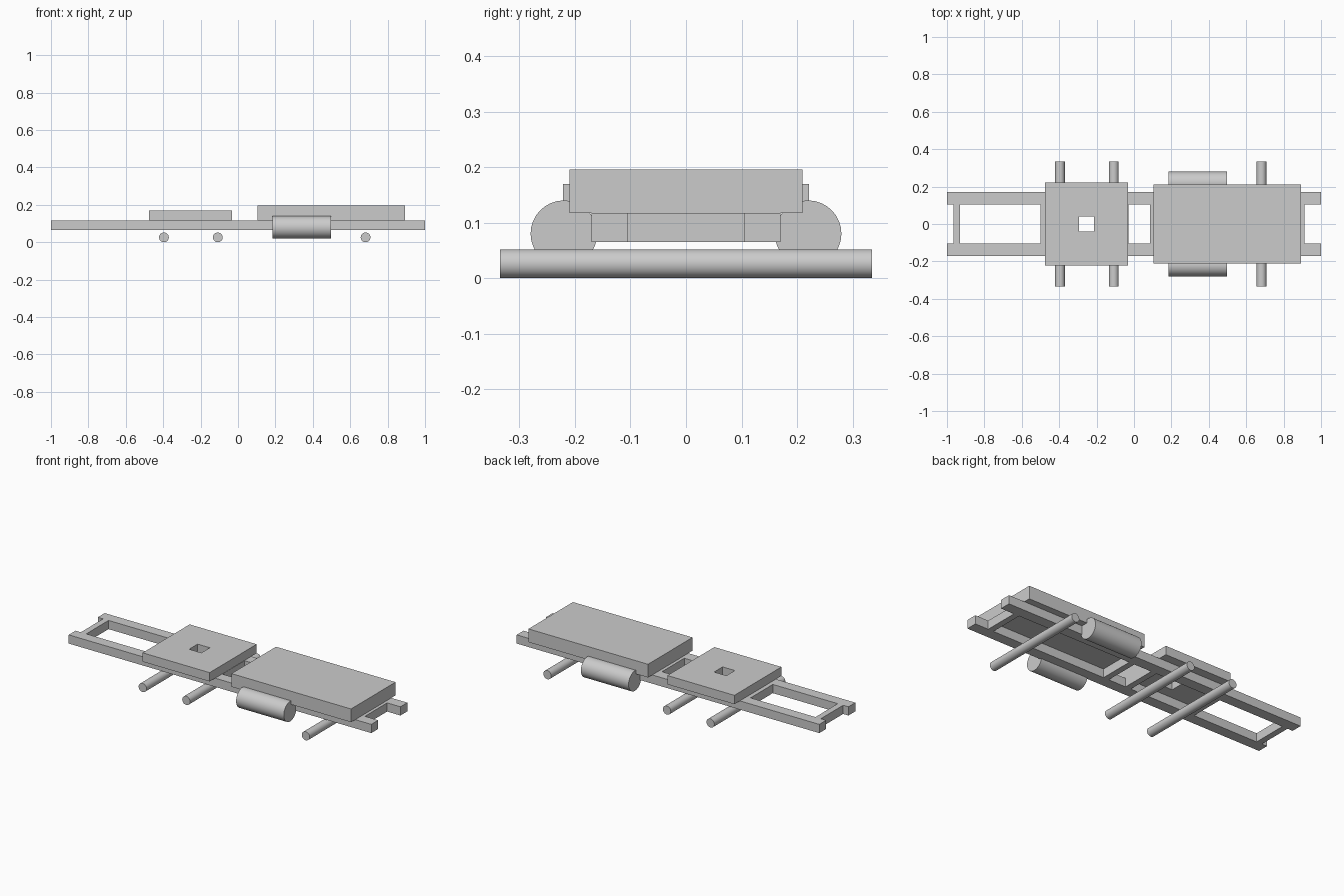
import bpy, bmesh, math

cube = bpy.data.objects.get("Cube")
if cube:
    bpy.data.objects.remove(cube, do_unlink=True)

# Single plain grey
grey = bpy.data.materials.new("plain grey")
grey.use_nodes = True
grey.diffuse_color = (0.6, 0.6, 0.6, 1)
grey.node_tree.nodes["Principled BSDF"].inputs["Base Color"].default_value = (0.6, 0.6, 0.6, 1)


def finish(name, bm):
    bmesh.ops.recalc_face_normals(bm, faces=bm.faces)
    mesh = bpy.data.meshes.new(name)
    bm.to_mesh(mesh)
    bm.free()
    mesh.materials.append(grey)
    obj = bpy.data.objects.new(name, mesh)
    bpy.context.collection.objects.link(obj)
    return obj


def box(name, x, y, z):
    bm = bmesh.new()
    bmesh.ops.create_cube(bm, size=1)
    for v in bm.verts:
        for i, (lo, hi) in enumerate((x, y, z)):
            v.co[i] = hi if v.co[i] > 0 else lo
    return finish(name, bm)


def holed_plate(name, x, y, hole_x, hole_y, z):
    """Plate with a rectangular opening, made by joining four loops in a ring."""
    bm = bmesh.new()
    loops = []
    for (xs, ys), h in (((x, y), z[0]), ((x, y), z[1]),
                        ((hole_x, hole_y), z[1]), ((hole_x, hole_y), z[0])):
        corners = ((xs[0], ys[0]), (xs[1], ys[0]), (xs[1], ys[1]), (xs[0], ys[1]))
        loops.append([bm.verts.new((cx, cy, h)) for cx, cy in corners])
    for a, b in zip(loops, loops[1:] + loops[:1]):
        for i in range(4):
            j = (i + 1) % 4
            bm.faces.new((a[i], a[j], b[j], b[i]))
    return finish(name, bm)


def cylinder(name, location, radius, length, axis):
    rotation = (math.pi / 2, 0, 0) if axis == "y" else (0, math.pi / 2, 0)
    bpy.ops.mesh.primitive_cylinder_add(vertices=32, radius=radius, depth=length,
                                        location=location, rotation=rotation)
    obj = bpy.context.object
    obj.name = name
    obj.data.materials.append(grey)
    bpy.ops.object.shade_smooth_by_angle(angle=math.radians(40))
    return obj


# Chassis frame: two long rails joined by cross members
frame_z = (0.065, 0.117)
box("rail_left", (-1, 1), (0.105, 0.17), frame_z)
box("rail_right", (-1, 1), (-0.17, -0.105), frame_z)
for i, x in enumerate((-0.965, -0.5, -0.066, 0.085, 0.876)):
    box(f"cross_member_{i + 1}", (x, x + 0.036), (-0.105, 0.105), frame_z)

# Coupling plate with square opening, and the solid deck
holed_plate("coupling_plate", (-0.475, -0.032), (-0.222, 0.222),
            (-0.295, -0.214), (-0.04, 0.04), (0.117, 0.17))
box("deck", (0.104, 0.894), (-0.21, 0.21), (0.117, 0.196))

# Axles below the frame
for i, x in enumerate((-0.396, -0.108, 0.682)):
    cylinder(f"axle_{i + 1}", (x, 0, 0.026), 0.026, 0.67, "y")

# Side tanks
for side, s in (("left", 1), ("right", -1)):
    cylinder(f"tank_{side}", (0.341, s * 0.22, 0.08), 0.06, 0.315, "x")
